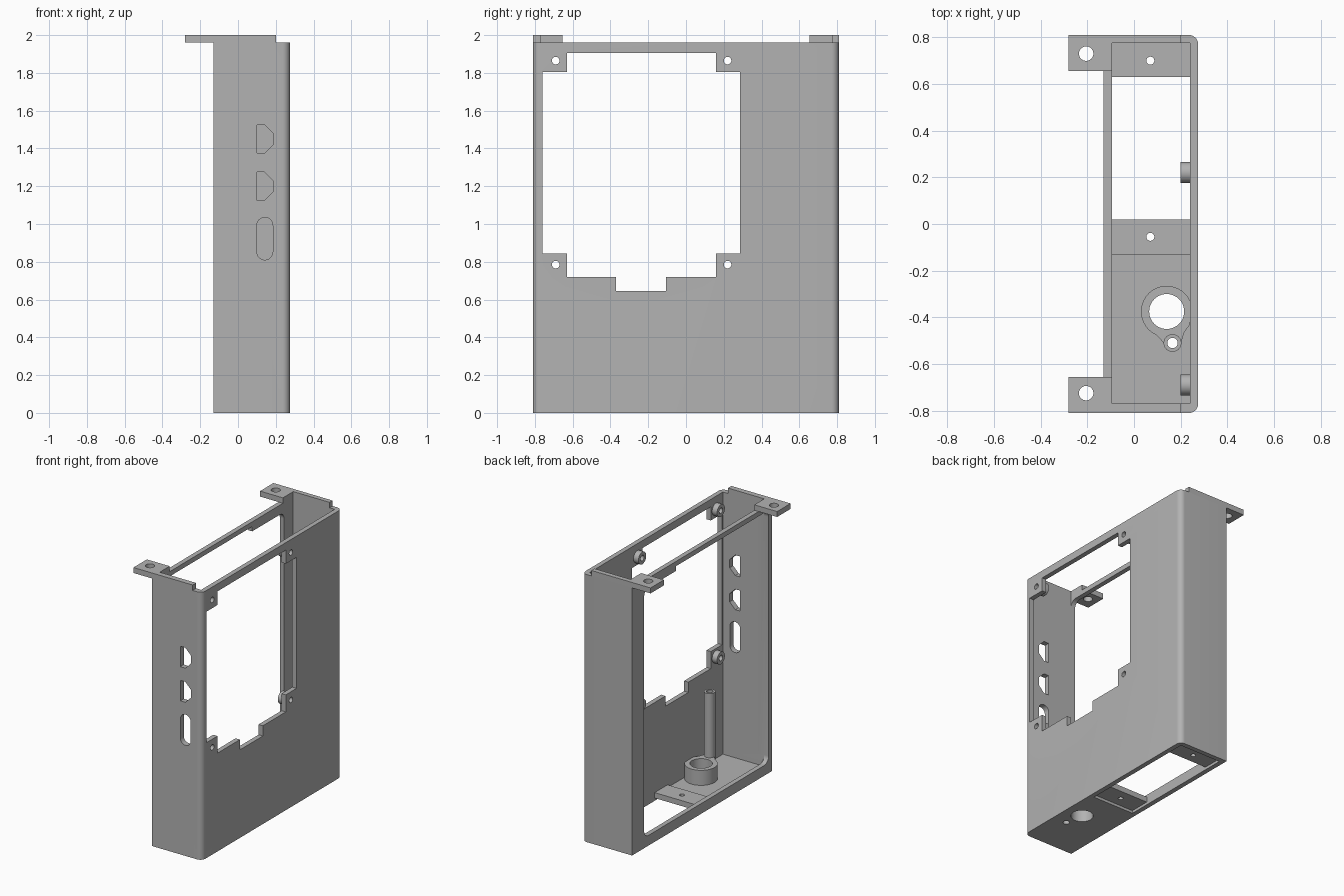
import bpy, bmesh, math
from mathutils import Vector

if "Cube" in bpy.data.objects:
    bpy.data.objects.remove(bpy.data.objects["Cube"])

grey = bpy.data.materials.new("plain grey")
grey.use_nodes = True
colour = (0.45, 0.45, 0.45, 1)
grey.diffuse_color = colour
grey.node_tree.nodes["Principled BSDF"].inputs["Base Color"].default_value = colour


def prism(name, axis, outline, lo, hi):
    """Extrude a 2D outline along an axis; the outline uses the other two axes in order."""
    def place(a, b, c):
        return {"x": (c, a, b), "y": (a, c, b), "z": (a, b, c)}[axis]
    bm = bmesh.new()
    base = bm.faces.new([bm.verts.new(place(a, b, lo)) for a, b in outline])
    grown = bmesh.ops.extrude_face_region(bm, geom=[base])["geom"]
    bmesh.ops.translate(bm, vec=Vector(place(0, 0, hi - lo)),
                        verts=[v for v in grown if isinstance(v, bmesh.types.BMVert)])
    bmesh.ops.recalc_face_normals(bm, faces=bm.faces)
    mesh = bpy.data.meshes.new(name)
    bm.to_mesh(mesh)
    bm.free()
    mesh.materials.append(grey)
    obj = bpy.data.objects.new(name, mesh)
    bpy.context.collection.objects.link(obj)
    return obj


def rect(a0, a1, b0, b1):
    return [(a0, b0), (a1, b0), (a1, b1), (a0, b1)]


def arc(a, b, r, start, end, n=8):
    angles = [math.radians(start + (end - start) * i / n) for i in range(n + 1)]
    return [(a + r * math.cos(t), b + r * math.sin(t)) for t in angles]


def circle(a, b, r, n=40):
    return arc(a, b, r, 0, 360, n)[:-1]


def apply_boolean(obj, other, operation):
    mod = obj.modifiers.new(operation, "BOOLEAN")
    mod.operation, mod.solver, mod.object = operation, "EXACT", other
    bpy.context.view_layer.objects.active = obj
    bpy.ops.object.modifier_apply(modifier=mod.name)
    bpy.data.objects.remove(other)


def cut(obj, axis, outline, lo, hi):
    apply_boolean(obj, prism("cutter", axis, outline, lo, hi), "DIFFERENCE")


def finish(obj):
    bpy.ops.object.select_all(action="DESELECT")
    obj.select_set(True)
    bpy.context.view_layer.objects.active = obj
    bpy.ops.object.shade_smooth_by_angle(angle=math.radians(30))


# Main dimensions
LEFT, RIGHT, IN_LEFT, IN_RIGHT = -0.13, 0.275, -0.095, 0.24
FRONT, BACK, IN_FRONT, IN_BACK = -0.81, 0.81, -0.77, 0.775
RIM, TOP, FLOOR, ROUND = 1.96, 2.0, 0.04, 0.04

# Open-topped case with two rounded upright edges
profile = ([(LEFT, BACK), (LEFT, FRONT)]
           + arc(RIGHT - ROUND, FRONT + ROUND, ROUND, -90, 0)
           + arc(RIGHT - ROUND, BACK - ROUND, ROUND, 0, 90))
case = prism("case", "z", profile, 0, RIM)
cut(case, "z", rect(IN_LEFT, IN_RIGHT, IN_FRONT, IN_BACK), FLOOR, 2.2)

# Stepped window in the panel, with four corner lugs left standing
window = [(-0.63, 1.905), (0.16, 1.905), (0.16, 1.805), (0.285, 1.805),
          (0.285, 0.845), (0.16, 0.845), (0.16, 0.72), (-0.105, 0.72),
          (-0.105, 0.645), (-0.37, 0.645), (-0.37, 0.72), (-0.63, 0.72),
          (-0.63, 0.845), (-0.76, 0.845), (-0.76, 1.805), (-0.63, 1.805)]
cut(case, "x", window, 0.2, 0.4)

# Large rounded opening on the other side
r = 0.05
opening = (arc(IN_FRONT + r, 0.075 + r, r, 180, 270) + arc(0.67 - r, 0.075 + r, r, 270, 360)
           + arc(0.67 - r, 1.89 - r, r, 0, 90) + [(0.3, 1.89), (0.3, 1.925)]
           + arc(IN_FRONT + r, 1.925 - r, r, 90, 180))
cut(case, "x", opening, -0.3, -0.05)

# Ports through the front wall
for z in (1.2, 1.45):
    port = [(0.1, z - 0.075), (0.14, z - 0.075), (0.185, z - 0.03),
            (0.185, z + 0.03), (0.14, z + 0.075), (0.1, z + 0.075)]
    cut(case, "y", port, -0.9, -0.7)
slot = arc(0.142, 0.852, 0.042, 180, 360, 16) + arc(0.142, 0.993, 0.042, 0, 180, 16)
cut(case, "y", slot, -0.9, -0.7)

# Socket opening in the floor
cut(case, "z", rect(IN_LEFT, IN_RIGHT, -0.13, IN_BACK), -0.1, 0.1)

# Collar and post holes in the floor
COLLAR, POST = (0.14, -0.375), (0.165, -0.51)
cut(case, "z", circle(*COLLAR, 0.075), -0.1, 0.1)
cut(case, "z", circle(*POST, 0.022), -0.1, 0.1)

# Screw bosses behind the lugs, with holes through the panel
for row, z in (("lower", 0.785), ("upper", 1.865)):
    for side, y in (("front", -0.69), ("back", 0.22)):
        cut(case, "x", circle(y, z, 0.02), 0.1, 0.4)
        boss = prism(f"{row}_{side}_boss", "x", circle(y, z, 0.045), 0.2, IN_RIGHT)
        cut(boss, "x", circle(y, z, 0.02), 0.1, 0.4)
        finish(boss)
finish(case)

# Recessed ledges at both ends of the socket opening
for name, y0, y1, hole in (("front_ledge", -0.13, 0.02, -0.055),
                           ("back_ledge", 0.63, IN_BACK, 0.70)):
    ledge = prism(name, "z", rect(IN_LEFT, IN_RIGHT, y0, y1), 0.02, 0.06)
    cut(ledge, "z", circle(0.07, hole, 0.017), 0, 0.1)
    finish(ledge)

# Collar around the floor hole, with a tapering web to the post
collar = prism("collar", "z", circle(*COLLAR, 0.11), 0.02, 0.15)
web = [(0.04, -0.42), (0.085, -0.465), (0.128, -0.51),
       (0.202, -0.51), (0.215, -0.465), (IN_RIGHT, -0.43), (0.2, -0.375)]
apply_boolean(collar, prism("web", "z", web, 0.02, 0.15), "UNION")
cut(collar, "z", circle(*COLLAR, 0.075), -0.1, 0.3)
cut(collar, "z", circle(*POST, 0.022), -0.1, 0.3)
cut(collar, "x", rect(-0.8, 0, -0.1, 0.3), IN_RIGHT, 0.4)
finish(collar)

# Tall hollow post
post = prism("post", "z", circle(*POST, 0.038), 0.02, 0.62)
cut(post, "z", circle(*POST, 0.022), -0.1, 0.8)
finish(post)

# Mounting tabs on top of the end walls
for name, outer, inner, end, hole in (("front_tab", FRONT, IN_FRONT, -0.655, -0.725),
                                      ("back_tab", BACK, IN_BACK, 0.655, 0.73)):
    shape = [(-0.28, outer), (0.2, outer), (0.2, inner), (IN_LEFT, inner),
             (IN_LEFT, end), (-0.28, end)]
    tab = prism(name, "z", shape, RIM, TOP)
    cut(tab, "z", circle(-0.205, hole, 0.031), 1.8, 2.2)
    finish(tab)
